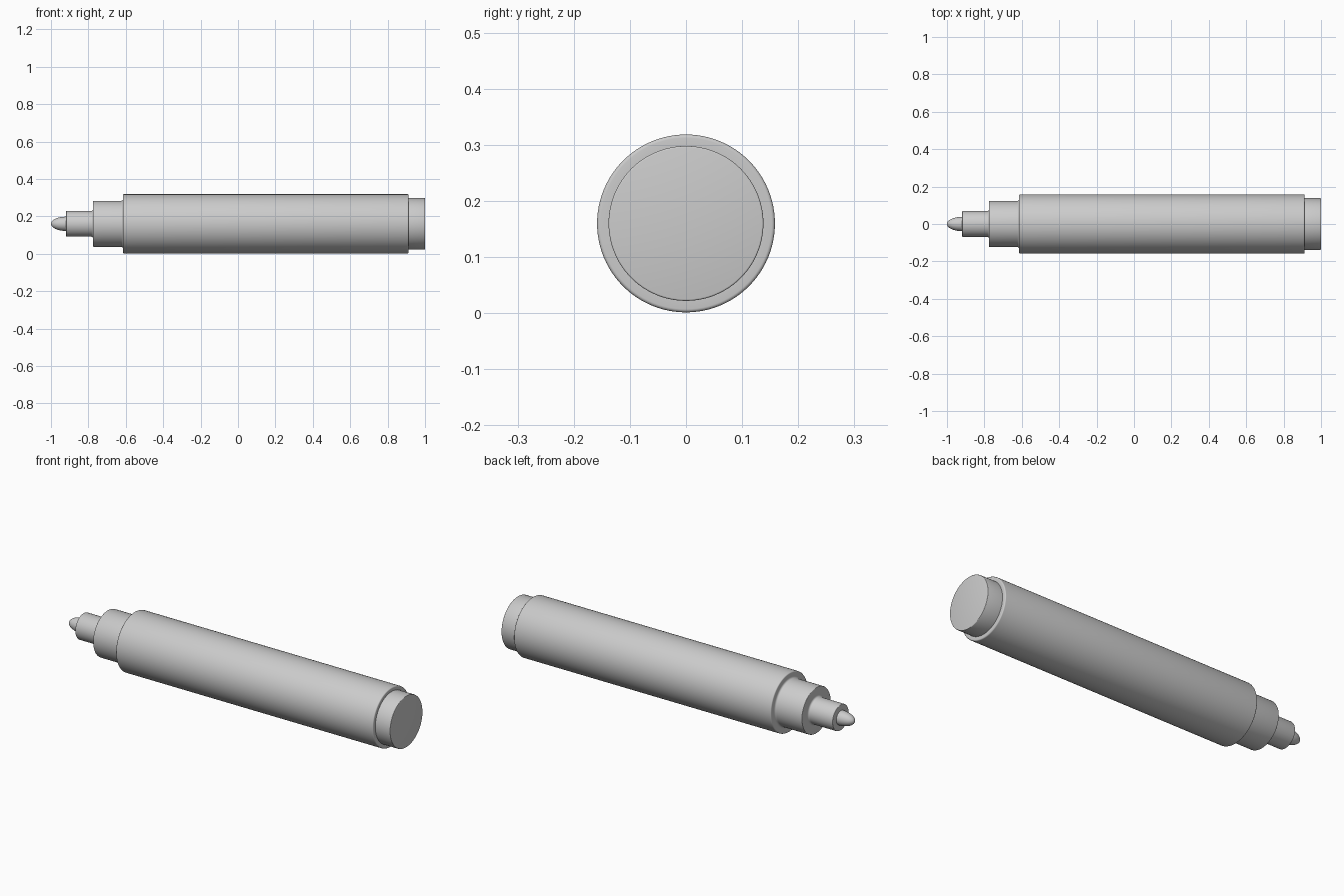
import bpy, bmesh, math

if "Cube" in bpy.data.objects:
    bpy.data.objects.remove(bpy.data.objects["Cube"])

SEGMENTS = 96
AXIS_Z = 0.16


def arc(cx, cr, radius, a0, a1, n=5):
    """Profile points (x, r) on a small rounding, angles in degrees."""
    return [(cx + radius * math.cos(math.radians(a0 + (a1 - a0) * i / n)),
             cr + radius * math.sin(math.radians(a0 + (a1 - a0) * i / n)))
            for i in range(n + 1)]


def lathe(name, profile):
    """Revolve an (x, r) profile around the pen axis."""
    bm = bmesh.new()
    rings = []
    for x, r in profile:
        if r < 1e-6:
            rings.append([bm.verts.new((x, 0, AXIS_Z))])
        else:
            rings.append([bm.verts.new((x, r * math.cos(t), AXIS_Z + r * math.sin(t)))
                          for t in (2 * math.pi * i / SEGMENTS for i in range(SEGMENTS))])
    for a, b in zip(rings, rings[1:]):
        for i in range(SEGMENTS):
            j = (i + 1) % SEGMENTS
            corners = [a[i % len(a)], a[j % len(a)], b[j % len(b)], b[i % len(b)]]
            bm.faces.new(list(dict.fromkeys(corners)))
    bmesh.ops.recalc_face_normals(bm, faces=bm.faces)
    # The hidden ends are open, so make sure the side wall faces outward
    if sum(f.normal.dot((0, f.calc_center_median().y, f.calc_center_median().z - AXIS_Z))
           for f in bm.faces) < 0:
        bmesh.ops.reverse_faces(bm, faces=bm.faces)
    mesh = bpy.data.meshes.new(name)
    bm.to_mesh(mesh)
    bm.free()
    obj = bpy.data.objects.new(name, mesh)
    bpy.context.collection.objects.link(obj)
    bpy.ops.object.select_all(action='DESELECT')
    obj.select_set(True)
    bpy.context.view_layer.objects.active = obj
    bpy.ops.object.shade_smooth_by_angle(angle=math.radians(35))
    return obj


# Main barrel with softly rounded rims
lathe("barrel", [(-0.615, 0.123)] + arc(-0.609, 0.1525, 0.006, 180, 90)
      + arc(0.906, 0.1525, 0.006, 90, 0) + [(0.912, 0.138)])

# Plug closing the rear end
lathe("end_plug", [(0.912, 0.138)] + arc(0.997, 0.135, 0.003, 90, 0, 3) + [(1.0, 0)])

# Stepped collar, flaring slightly into the barrel
lathe("collar", [(-0.775, 0.069)] + arc(-0.772, 0.120, 0.003, 180, 90, 3)
      + arc(-0.625, 0.133, 0.010, 270, 360))

# Narrow nib holder, flaring slightly into the collar
lathe("nib_holder", [(-0.919, 0.036)] + arc(-0.916, 0.066, 0.003, 180, 90, 3)
      + arc(-0.785, 0.079, 0.010, 270, 360))

# Bullet-shaped writing tip
tip = [(-0.92 - 0.08 * math.sin(math.radians(a)),
        0.038 * math.cos(math.radians(a)) if a < 90 else 0) for a in range(0, 91, 6)]
lathe("nib", [(-0.912, 0.038)] + tip)
